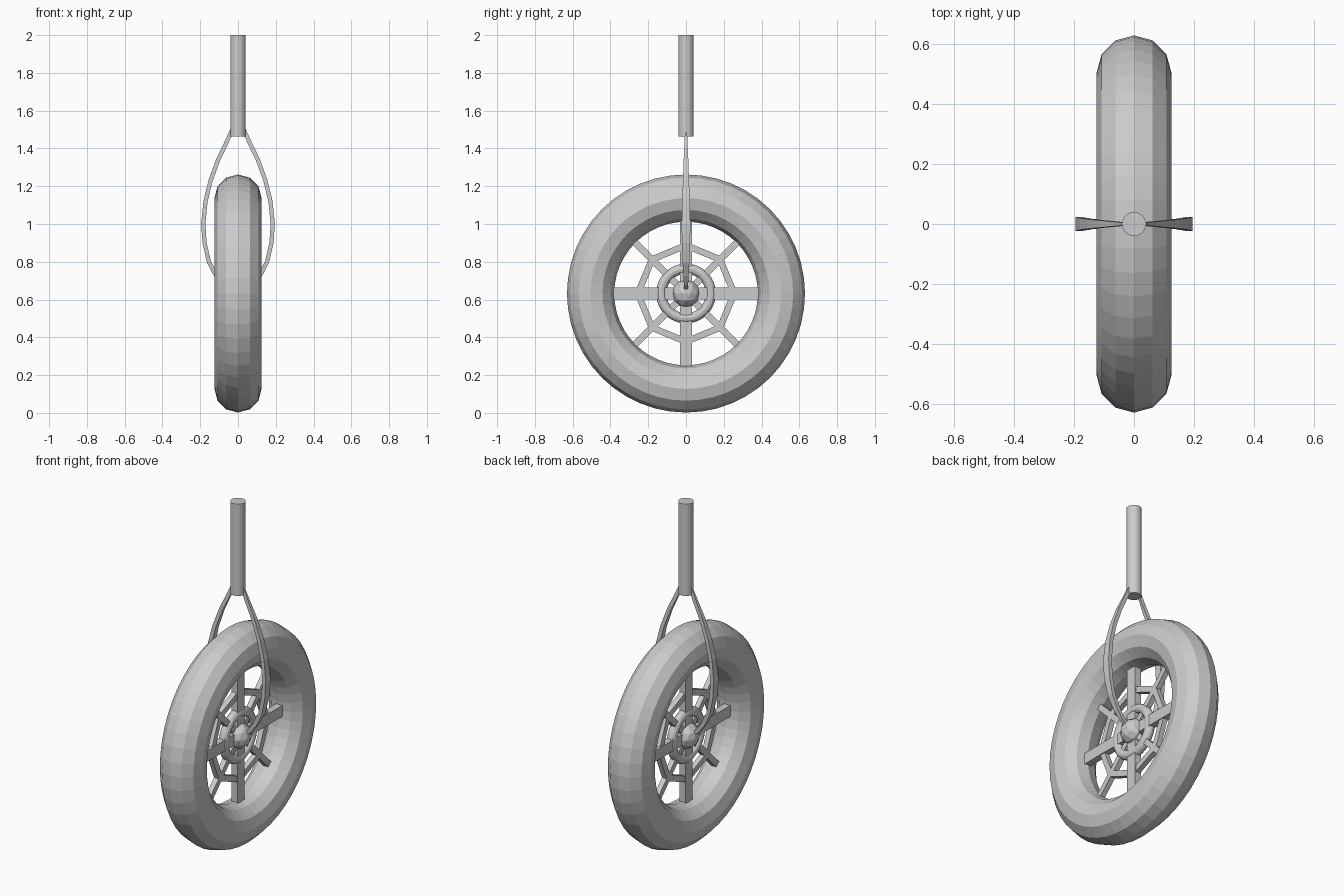
import bpy, bmesh, math
from mathutils import Vector, Matrix

if "Cube" in bpy.data.objects:
    bpy.data.objects.remove(bpy.data.objects["Cube"])

HUB = Vector((0, 0, 0.632))

grey = bpy.data.materials.new("plain grey")
grey.diffuse_color = (0.6, 0.6, 0.6, 1)
grey.use_nodes = True
grey.node_tree.nodes["Principled BSDF"].inputs["Base Color"].default_value = grey.diffuse_color


def finish(ob, name):
    ob.name = name
    ob.data.name = name
    ob.data.materials.clear()
    ob.data.materials.append(grey)
    return ob


def ring(name, major, minor):
    bpy.ops.mesh.primitive_torus_add(major_radius=major, minor_radius=minor,
                                     major_segments=48, minor_segments=12,
                                     location=HUB, rotation=(0, math.pi / 2, 0))
    return finish(bpy.context.object, name)


def bar(name, a, b, width, depth):
    """Box from a to b, both given as (y, z) offsets from the hub."""
    a, b = Vector((0, *a)), Vector((0, *b))
    d = b - a
    bpy.ops.mesh.primitive_cube_add(size=1)
    ob = bpy.context.object
    turn = Matrix.Rotation(math.atan2(d.z, d.y), 4, 'X')
    size = Matrix.Diagonal((depth, d.length, width, 1))
    ob.data.transform(Matrix.Translation(HUB + (a + b) / 2) @ turn @ size)
    return finish(ob, name)


def polar(r, k):
    t = k * math.pi / 4
    return r * math.cos(t), r * math.sin(t)


# Tyre and hub
ring("tyre", 0.505, 0.125)
ring("hub_ring", 0.131, 0.027)
bpy.ops.mesh.primitive_ico_sphere_add(subdivisions=2, radius=0.075, location=HUB)
finish(bpy.context.object, "hub_ball")

# Eight spokes, alternately wide and narrow, tied by an octagon of braces
for k in range(8):
    wide = k % 2 == 0
    bar(f"spoke_{k}", polar(0.03, k), polar(0.387, k),
        0.065 if wide else 0.034, 0.04 if wide else 0.03)
    bar(f"spoke_brace_{k}", polar(0.255, k), polar(0.255, k + 1), 0.034, 0.03)

# Steering post
bpy.ops.mesh.primitive_cylinder_add(vertices=32, radius=0.04, depth=0.537,
                                    location=(0, 0, 1.7315))
finish(bpy.context.object, "post")

# Bowed fork arms: x, z, half width along y
PATH = [(0.03, 1.50, 0.005), (0.062, 1.43, 0.008), (0.105, 1.34, 0.012),
        (0.145, 1.23, 0.016), (0.172, 1.12, 0.020), (0.184, 1.00, 0.023),
        (0.177, 0.90, 0.022), (0.154, 0.80, 0.018), (0.118, 0.73, 0.014),
        (0.085, 0.685, 0.011), (0.045, 0.65, 0.008)]


def fork_arm(name, side):
    bm = bmesh.new()
    loops = []
    for i, (x, z, h) in enumerate(PATH):
        p, q = PATH[max(i - 1, 0)], PATH[min(i + 1, len(PATH) - 1)]
        n = Vector((-(q[1] - p[1]), q[0] - p[0])).normalized() * 0.011
        loops.append([bm.verts.new((side * (x + s * n.x), side * t * h, z + s * n.y))
                      for s, t in ((1, 1), (1, -1), (-1, -1), (-1, 1))])
    for a, b in zip(loops, loops[1:]):
        for j in range(4):
            k = (j + 1) % 4
            bm.faces.new((a[j], a[k], b[k], b[j]))
    bm.faces.new(loops[0])
    bm.faces.new(loops[-1])
    bmesh.ops.recalc_face_normals(bm, faces=bm.faces)
    me = bpy.data.meshes.new(name)
    bm.to_mesh(me)
    bm.free()
    ob = bpy.data.objects.new(name, me)
    bpy.context.collection.objects.link(ob)
    finish(ob, name)


fork_arm("fork_arm_right", 1)
fork_arm("fork_arm_left", -1)
